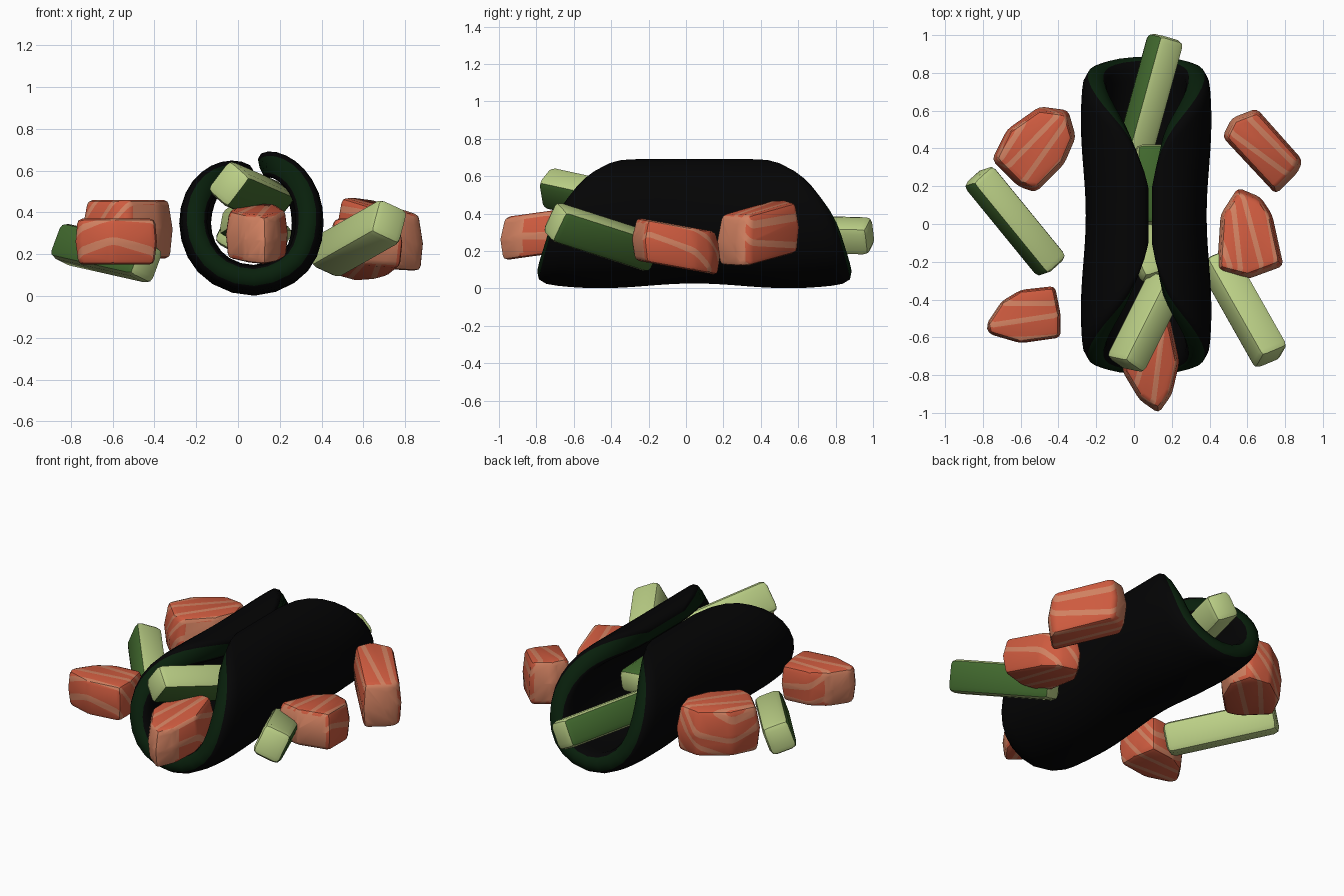
import bpy, bmesh, math
from mathutils import Vector

if "Cube" in bpy.data.objects:
    bpy.data.objects.remove(bpy.data.objects["Cube"])


def material(name, rgb):
    m = bpy.data.materials.new(name)
    m.diffuse_color = (*rgb, 1)
    m.use_nodes = True
    m.node_tree.nodes["Principled BSDF"].inputs["Base Color"].default_value = m.diffuse_color
    return m


BLACK = material("seaweed black", (0.0012, 0.0012, 0.0014))
RIM = material("seaweed green rim", (0.0025, 0.014, 0.0035))
SALMON = material("salmon", (0.62, 0.105, 0.05))
FAT = material("pale salmon", (0.64, 0.22, 0.12))
FLESH = material("cucumber flesh", (0.50, 0.63, 0.24))
SKIN = material("cucumber skin", (0.055, 0.145, 0.028))


def finish(name, bm, mats, angle=35):
    me = bpy.data.meshes.new(name)
    bm.to_mesh(me)
    bm.free()
    ob = bpy.data.objects.new(name, me)
    bpy.context.collection.objects.link(ob)
    for m in mats:
        me.materials.append(m)
    bpy.ops.object.select_all(action='DESELECT')
    bpy.context.view_layer.objects.active = ob
    ob.select_set(True)
    bpy.ops.object.shade_smooth_by_angle(angle=math.radians(angle))
    return ob


def face_outwards(bm):
    if bm.calc_volume(signed=True) < 0:
        bmesh.ops.reverse_faces(bm, faces=bm.faces[:])
    bm.normal_update()


# Seaweed wrap: outer C profile (x, z, half length), right lip round to left lip
profile = [(0.075, 0.67, .12), (0.14, 0.70, .36), (0.23, 0.68, .49), (0.32, 0.615, .59),
           (0.395, 0.50, .69), (0.42, 0.35, .77), (0.39, 0.18, .81), (0.29, 0.055, .84),
           (0.08, -0.025, .85), (-0.14, 0.045, .84), (-0.255, 0.18, .81), (-0.295, 0.35, .77),
           (-0.26, 0.50, .69), (-0.18, 0.60, .59), (-0.08, 0.65, .49), (0.02, 0.65, .36),
           (0.1, 0.61, .12)]
bm = bmesh.new()
N = 14
rows = []
for x, z, h in profile:
    row = []
    for j in range(N + 1):
        y = h * (-1 + 2 * j / N)
        # narrower at the waist and toward both ends
        waist = math.cos(min(1, abs(y) / 0.5) * math.pi / 2) ** 2
        end = max(0, (abs(y) - .5) / .35) ** 2
        k = 1 - (0.08 * waist + 0.09 * end) * min(1, max(0, (0.62 - z) / 0.12))
        row.append(bm.verts.new((0.07 + (x - 0.07) * k, 0.045 + y * 1.01, 0.35 + (z - 0.35) * k)))
    rows.append(row)
for a, b in zip(rows, rows[1:]):
    for j in range(N):
        bm.faces.new((a[j], b[j], b[j + 1], a[j + 1]))
bm.normal_update()
# make the normals point away from the roll's axis
if sum(f.normal.dot(f.calc_center_median() - Vector((.07, f.calc_center_median().y, .35)))
       for f in bm.faces) < 0:
    bmesh.ops.reverse_faces(bm, faces=bm.faces[:])
wrap = finish("seaweed_wrap", bm, [BLACK, RIM], 60)
s = wrap.modifiers.new("thickness", 'SOLIDIFY')
s.thickness, s.offset, s.material_offset_rim = 0.13, -1, 1
s = wrap.modifiers.new("rounding", 'SUBSURF')
s.levels = s.render_levels = 1


# Cucumber sticks: bevelled bars from a to b, one side keeps its skin
def stick(name, a, b, skin, w=0.19, t=0.17):
    a, b, skin = Vector(a), Vector(b), Vector(skin)
    d = (b - a).normalized()
    skin = (skin - d * skin.dot(d)).normalized()
    side = skin.cross(d)
    bm = bmesh.new()
    bmesh.ops.create_cube(bm, size=1)
    for v in bm.verts:
        x, y, z = v.co
        v.co = (a + b) / 2 + skin * x * t + d * y * (b - a).length + side * z * w
    face_outwards(bm)
    bmesh.ops.bevel(bm, geom=bm.edges[:], offset=0.035, segments=2, profile=0.5, affect='EDGES')
    bm.normal_update()
    for f in bm.faces:
        f.material_index = int(f.normal.dot(skin) > 0.6)
    finish(name, bm, [FLESH, SKIN])


stick("cucumber_left", (-.83, .26, .25), (-.43, -.23, .16), (-.75, -.6, .35), .18, .16)
stick("cucumber_right", (.43, -.18, .19), (.73, -.71, .36), (.8, .4, -.4))
stick("cucumber_back", (.17, .99, .28), (-.02, .3, .30), (-.8, .2, .45), .17, .16)
stick("cucumber_front", (-.05, -.75, .54), (.18, -.29, .44), (.7, -.4, -.6), .19, .16)
stick("cucumber_inner_back", (.09, .42, .41), (.09, -.0, .43), (.1, 0, 1), .16, .14)
stick("cucumber_inner_front", (-.02, .05, .33), (.12, -.28, .42), (-.3, 0, -1), .16, .14)


# Salmon chunks: bevelled tilted prisms, sliced into fat stripes, with pale ends
def chunk(name, outline, z0, z1, gx, gy, angle, pale_dirs, taper=0.9):
    n = len(outline)
    c = Vector((sum(p[0] for p in outline) / n, sum(p[1] for p in outline) / n, 0))
    bm = bmesh.new()
    rings = []
    for z, k in ((z0, .94), (z0 * .5 + z1 * .5, 1.01), (z1, taper)):
        ring = []
        for x, y in outline:
            p = c + (Vector((x, y, 0)) - c) * k
            p.z = z + gx * (p.x - c.x) + gy * (p.y - c.y)
            ring.append(bm.verts.new(p))
        rings.append(ring)
    bm.faces.new(rings[0])
    bm.faces.new(rings[2])
    for a, b in zip(rings, rings[1:]):
        for i in range(n):
            bm.faces.new((a[i], a[(i + 1) % n], b[(i + 1) % n], b[i]))
    bmesh.ops.recalc_face_normals(bm, faces=bm.faces[:])
    face_outwards(bm)
    ends = {e for ring in (rings[0], rings[2]) for v in ring for e in v.link_edges}
    bmesh.ops.bevel(bm, geom=list(ends), offset=0.025, segments=2, profile=0.5, affect='EDGES')
    c.z = (z0 + z1) / 2
    u = Vector((math.cos(angle), math.sin(angle), 0))
    v = Vector((-u.y, u.x, 0))
    half = .011
    stripes = []
    for off, lean in ((-.11, .15), (-.03, .05), (.05, -.05), (.12, .1), (.19, -.1)):
        nrm = (v + u * lean + Vector((0, 0, .75))).normalized()
        stripes.append((nrm, off))
        for s in (-half, half):
            bmesh.ops.bisect_plane(bm, geom=bm.verts[:] + bm.edges[:] + bm.faces[:],
                                   plane_co=c + nrm * (off + s), plane_no=nrm)
    bm.normal_update()
    for f in bm.faces:
        m = f.calc_center_median() - c
        pale = any(abs(m.dot(nrm) - o) < half for nrm, o in stripes)
        pale |= any(f.normal.dot(Vector(d).normalized()) > .8 for d in pale_dirs)
        f.material_index = int(pale)
    finish(name, bm, [SALMON, FAT])


chunk("salmon_back_left", [(-.75, .34), (-.67, .5), (-.5, .62), (-.35, .6), (-.31, .46),
                           (-.37, .32), (-.52, .17), (-.61, .2)],
      .18, .46, 0, 0, .9, [(1, -.3, 0)])
chunk("salmon_front_left", [(-.78, -.53), (-.7, -.41), (-.6, -.35), (-.42, -.33), (-.39, -.48),
                            (-.39, -.6), (-.6, -.63), (-.77, -.58)],
      .15, .37, 0, 0, .1, [(-1, .4, 0)], .96)
chunk("salmon_back_right", [(.47, .46), (.52, .56), (.65, .61), (.89, .34), (.87, .28), (.75, .16)],
      .16, .43, -.18, .12, -.85, [(-1, 1, .3), (1, -1, 0)])
chunk("salmon_right", [(.44, -.25), (.46, .05), (.55, .19), (.67, .14), (.73, .05),
                       (.79, -.22), (.6, -.29)],
      .11, .34, 0, -.18, 1.65, [(0, -1, 0), (-1, 0, 0)])
chunk("salmon_front", [(-.06, -.78), (.03, -.93), (.13, -1.0), (.2, -.9), (.24, -.73),
                       (.19, -.5), (-.02, -.5)],
      .18, .41, 0, .14, 1.5, [(-.7, -1, 0), (.7, -1, 0)])
